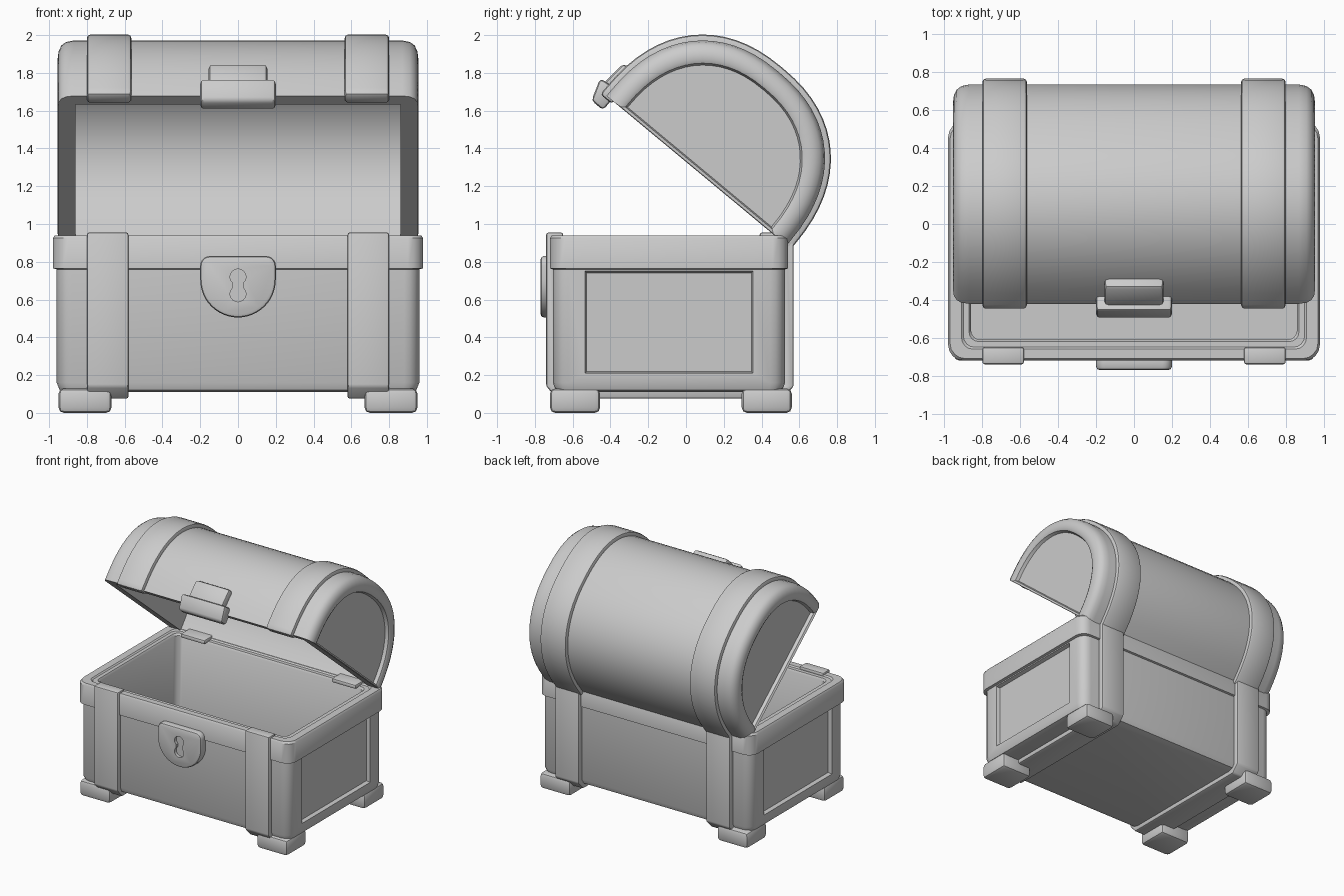
import bpy, bmesh, math
from mathutils import Vector as V

if "Cube" in bpy.data.objects:
    bpy.data.objects.remove(bpy.data.objects["Cube"])

CY = -0.09  # centre of the base in y


def finish(name, bm):
    bmesh.ops.recalc_face_normals(bm, faces=bm.faces)
    me = bpy.data.meshes.new(name)
    bm.to_mesh(me)
    bm.free()
    ob = bpy.data.objects.new(name, me)
    bpy.context.collection.objects.link(ob)
    return ob


def apply(ob, mod):
    bpy.context.view_layer.objects.active = ob
    bpy.ops.object.modifier_apply(modifier=mod.name)


def loft(loops):
    bm = bmesh.new()
    rings = [[bm.verts.new(p) for p in lp] for lp in loops]
    n = len(rings[0])
    for a, b in zip(rings, rings[1:]):
        for i in range(n):
            j = (i + 1) % n
            bm.faces.new((a[i], a[j], b[j], b[i]))
    bm.faces.new(rings[0])
    bm.faces.new(rings[-1])
    bmesh.ops.recalc_face_normals(bm, faces=bm.faces)
    return bm


def prism(name, loop, vec, bevel=0.015, segs=2):
    ob = finish(name, loft([loop, [p + V(vec) for p in loop]]))
    if bevel:
        m = ob.modifiers.new("bevel", "BEVEL")
        m.width, m.segments, m.limit_method = bevel, segs, "ANGLE"
        m.angle_limit = math.radians(40)
        apply(ob, m)
    return ob


def cut(ob, cutter):
    m = ob.modifiers.new("cut", "BOOLEAN")
    m.operation, m.solver, m.object = "DIFFERENCE", "EXACT", cutter
    apply(ob, m)
    bpy.data.objects.remove(cutter)


def round_rect(hx, hy, z, r, n=5):
    pts = []
    for k, (sx, sy) in enumerate([(1, 1), (-1, 1), (-1, -1), (1, -1)]):
        for i in range(n):
            a = math.pi / 2 * (k + i / (n - 1))
            pts.append(V((sx * (hx - r) + r * math.cos(a),
                          CY + sy * (hy - r) + r * math.sin(a), z)))
    return pts


# hollow base with rim, lofted from the underside over the rim to the floor
bm = loft([round_rect(*s) for s in [
    (.90, .56, .11, .05), (.945, .60, .122, .07), (.96, .615, .16, .08),
    (.96, .615, .76, .08), (.98, .63, .765, .08), (.98, .63, .925, .08),
    (.97, .62, .94, .08), (.91, .57, .94, .06), (.90, .56, .93, .06),
    (.87, .53, .93, .05), (.86, .52, .915, .05), (.86, .52, .20, .05)]])
# recessed side panels
sides = [f for f in bm.faces if abs(f.normal.x) > .99 and f.calc_area() > .3
         and abs(f.calc_center_median().x) > .9]
bmesh.ops.inset_individual(bm, faces=sides, thickness=.01)
for f in sides:
    for v in f.verts:
        v.co.y = CY + (.445 if v.co.y > CY else -.445)
        v.co.z = .75 if v.co.z > .45 else .21
bmesh.ops.inset_individual(bm, faces=sides, thickness=.012, depth=-.03)
finish("chest_base", bm)


# lid coordinates: u runs from the hinge to the front, v away from the opening
def lid_pt(x, u, v):
    return V((x, .025 - .769 * u + .639 * v, 1.308 + .639 * u + .769 * v))


def arch(e, n=32):
    pts = []
    for i in range(n + 1):
        t = math.pi * i / n
        c, s = math.cos(t), max(0, math.sin(t))
        pts.append((-.04 + (.65 - e) * math.copysign(abs(c) ** .87, c),
                    .03 + (.68 - e) * s ** .87))
    return pts


def d_loop(x, e, vb):
    a = arch(e)
    return [lid_pt(x, u, v) for u, v in [(a[0][0], vb)] + a + [(a[-1][0], vb)]]


# lid with rounded, recessed ends, then hollowed
half = [(.92, .155, .025), (.945, .145, .018), (.955, .125, .004), (.95, .085, 0),
        (.935, .055, 0), (.91, .038, 0), (.87, .03, 0)]
secs = [(-x, e, vb) for x, e, vb in half] + half[::-1]
lid = finish("lid", loft([d_loop(*s) for s in secs]))
cut(lid, prism("lid_hollow", d_loop(-.86, .10, -.1), (1.72, 0, 0), 0))

# straps on the lid and base, feet
outer, inner = arch(0), arch(.08)
band = ([(outer[0][0], -.015)] + outer + [(outer[-1][0], -.015), (inner[-1][0], -.015)]
        + inner[::-1] + [(inner[0][0], -.015)])
u_strap = [(-.65, .955), (-.74, .955), (-.74, .14), (-.68, .075), (.51, .075),
           (.57, .14), (.57, .955), (.39, .955), (.39, .92), (.52, .92),
           (.52, .15), (-.69, .15), (-.69, .92), (-.65, .92)]
for side, x0, f0 in (("left", -.80, -.95), ("right", .565, .67)):
    prism(side + "_lid_strap", [lid_pt(x0, u, v) for u, v in band], (.235, 0, 0), .018)
    xb = x0 if side == "left" else .58
    prism(side + "_base_strap", [V((xb, y, z)) for y, z in u_strap], (.22, 0, 0), .012)
    for end, y0, y1 in (("front", -.72, -.455), ("back", .295, .56)):
        prism(f"{side}_{end}_foot",
              [V((f0, y, z)) for y, z in ((y0, 0), (y1, 0), (y1, .13), (y0, .13))],
              (.28, 0, 0), .028)

# clasp on the lid front
for name, w, quad in (
        ("clasp", .2, [(.545, -.07), (.625, -.07), (.665, .05), (.545, .065)]),
        ("clasp_tab", .155, [(.50, .03), (.635, .03), (.62, .19), (.48, .19)])):
    prism(name, [lid_pt(-w, u, v) for u, v in quad], (2 * w, 0, 0), .02)


# shield-shaped lock plate with keyhole
def arc(cx, cz, r, a0, a1, n, y):
    return [V((cx + r * math.cos(math.radians(a0 + (a1 - a0) * i / n)), y,
               cz + r * math.sin(math.radians(a0 + (a1 - a0) * i / n)))) for i in range(n + 1)]


plate = (arc(0, .705, .2, 180, 360, 24, -.69) + arc(.15, .78, .05, 0, 90, 5, -.69)
         + arc(-.15, .78, .05, 90, 180, 5, -.69))
lock = prism("lock_plate", plate, (0, -.08, 0), .018)
hole = arc(0, .72, .042, -50, 230, 14, -.745) + arc(0, .63, .042, 130, 410, 14, -.745)
cut(lock, prism("keyhole", hole, (0, -.1, 0), 0))

# smooth shading with hard edges kept
bpy.ops.object.select_all(action="SELECT")
bpy.context.view_layer.objects.active = lid
bpy.ops.object.shade_smooth_by_angle(angle=math.radians(35))
